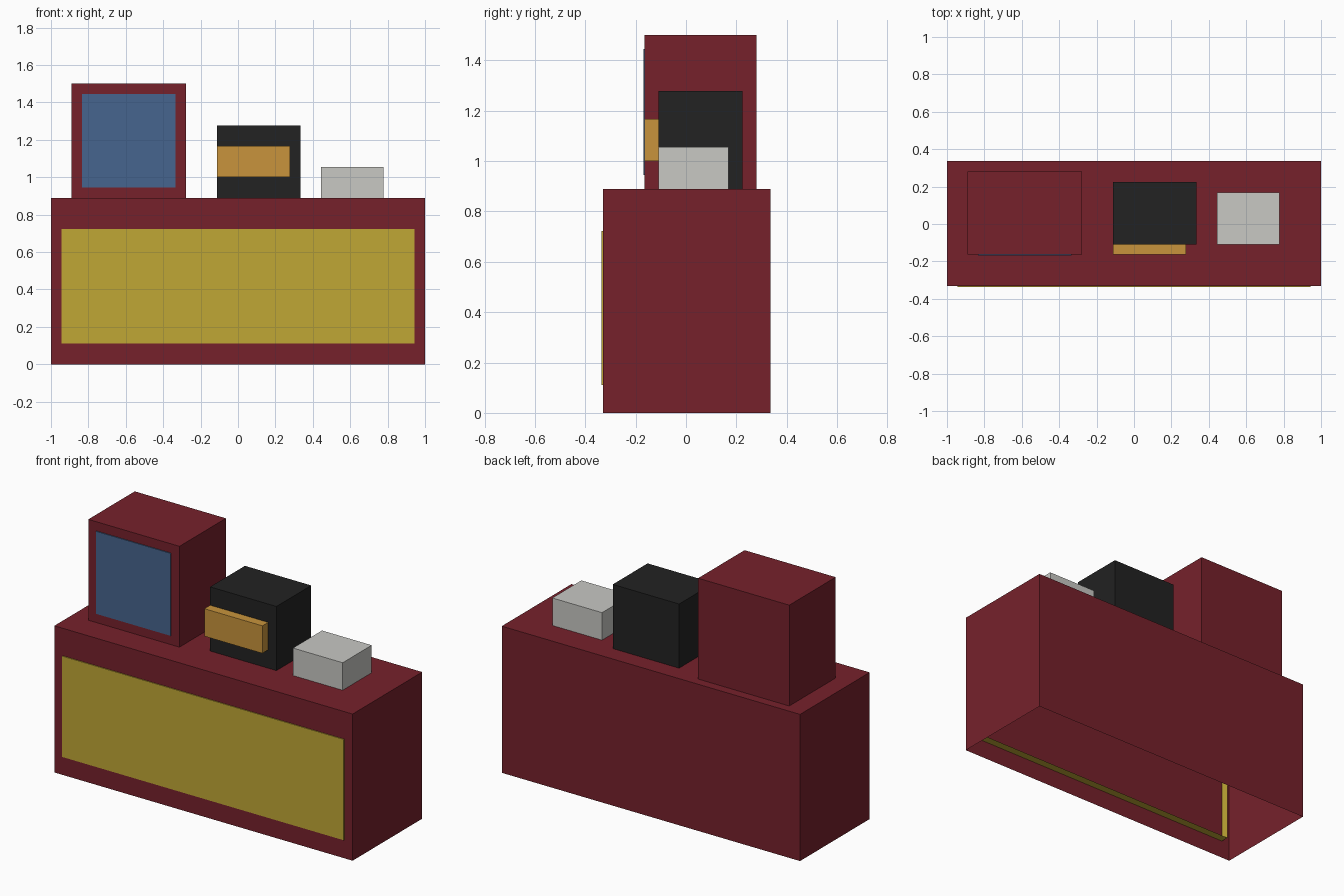
import bpy
import bmesh
from mathutils import Vector

if "Cube" in bpy.data.objects:
    bpy.data.objects.remove(bpy.data.objects["Cube"])

U = 1 / 18        # design unit: the counter is 36 x 12 x 16 units
SHIFT = 0.0028    # recentres the model, as the front panel stands proud
PROUD = 0.1       # how far front panels stand out, in units


def linear(c):
    c /= 255
    return c / 12.92 if c <= 0.04045 else ((c + 0.055) / 1.055) ** 2.4


def material(name, rgb):
    m = bpy.data.materials.new(name)
    m.diffuse_color = [linear(c) for c in rgb] + [1]
    m.use_nodes = True
    m.node_tree.nodes["Principled BSDF"].inputs["Base Color"].default_value = m.diffuse_color
    return m


red = material("dark red", (118, 33, 43))
yellow = material("mustard yellow", (192, 167, 53))
blue = material("screen blue", (70, 101, 142))
black = material("soft black", (34, 34, 34))
orange = material("amber", (200, 148, 60))
grey = material("light grey", (200, 200, 196))


def open_box(name, mat, low, high, open_side):
    """Box between two corners in units, without the face towards open_side."""
    low, high = Vector(low), Vector(high)
    bm = bmesh.new()
    bmesh.ops.create_cube(bm, size=1)
    bm.normal_update()
    hidden = [f for f in bm.faces if f.normal.dot(Vector(open_side)) > 0.9]
    bmesh.ops.delete(bm, geom=hidden, context='FACES')
    for v in bm.verts:
        for i in range(3):
            v.co[i] = (low[i] if v.co[i] < 0 else high[i]) * U
        v.co.y += SHIFT
    mesh = bpy.data.meshes.new(name)
    bm.to_mesh(mesh)
    bm.free()
    mesh.materials.append(mat)
    bpy.context.collection.objects.link(bpy.data.objects.new(name, mesh))


DOWN, BACK = (0, 0, -1), (0, 1, 0)

# Counter and the boxes on it, all open underneath
open_box("counter", red, (-18, -6, 0), (18, 6, 16), DOWN)
open_box("display_cabinet", red, (-16, -3, 16), (-5, 5, 27), DOWN)
open_box("machine_body", black, (-2, -2, 16), (6, 4, 23), DOWN)
open_box("small_box", grey, (8, -2, 16), (14, 3, 19), DOWN)

# Front pieces, sunk into their boxes and open at the back
open_box("counter_panel", yellow, (-17, -6 - PROUD, 2), (17, -5 - PROUD, 13), BACK)
open_box("display_screen", blue, (-15, -3 - PROUD, 17), (-6, -2 - PROUD, 26), BACK)
open_box("machine_front", orange, (-2, -3, 18), (5, -2, 21), BACK)
